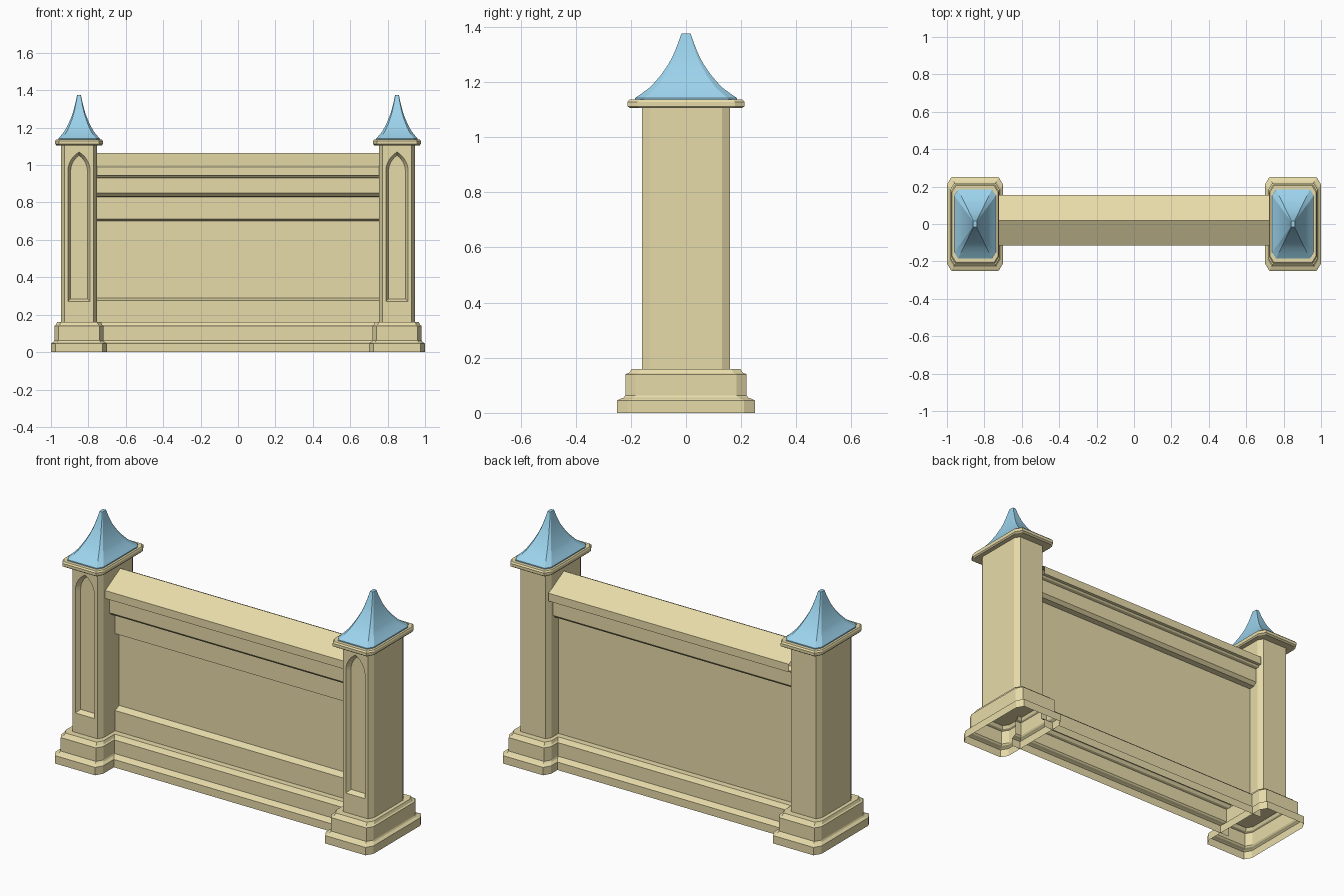
import bpy, bmesh
from math import sin, cos, acos, pi

if "Cube" in bpy.data.objects:
    bpy.data.objects.remove(bpy.data.objects["Cube"])


def material(name, rgb):
    m = bpy.data.materials.new(name)
    m.diffuse_color = (*rgb, 1)
    m.use_nodes = True
    m.node_tree.nodes["Principled BSDF"].inputs["Base Color"].default_value = m.diffuse_color
    return m


STONE = material("sandstone", (0.80, 0.71, 0.40))
ROOF = material("blue_roof", (0.33, 0.65, 0.84))
PX, SX = 0.85, 0.6      # pillar centre, and pillar width relative to depth
MID = 0.02              # wall centre line in y


def loft(name, rings, mat, cap_start=False, cap_end=False, closed=True):
    """Skin a list of equal-length point rings."""
    bm = bmesh.new()
    vs = [[bm.verts.new(p) for p in r] for r in rings]
    n = len(rings[0])
    for a, b in zip(vs, vs[1:]):
        for i in range(n if closed else n - 1):
            j = (i + 1) % n
            bm.faces.new((a[i], a[j], b[j], b[i]))
    if cap_start:
        bm.faces.new(vs[0][::-1])
    if cap_end:
        bm.faces.new(vs[-1])
    bmesh.ops.recalc_face_normals(bm, faces=bm.faces)
    me = bpy.data.meshes.new(name)
    bm.to_mesh(me)
    bm.free()
    me.materials.append(mat)
    ob = bpy.data.objects.new(name, me)
    bpy.context.collection.objects.link(ob)
    return ob


def octagon(cx, h, z, c):
    """Chamfered rectangle, squeezed in x."""
    k = h - c
    pts = [(h, -k), (h, k), (k, h), (-k, h), (-h, k), (-h, -k), (-k, -h), (k, -h)]
    return [(cx + x * SX, y, z) for x, y in pts]


def arch(cx, y, inset, h=0.06, bottom=0.27, spring=0.966, steps=6):
    """Pointed arch outline, inset from the opening edge."""
    r = 2 * h - inset
    top = acos(h / r)
    right = [(-h + r * cos(top * i / steps), spring + r * sin(top * i / steps))
             for i in range(steps + 1)]
    left = [(-x, z) for x, z in right[-2::-1]]
    pts = [(-h + inset, bottom + inset), (h - inset, bottom + inset)] + right + left
    return [(cx + x, y, z) for x, z in pts]


def activate(ob):
    bpy.ops.object.select_all(action='DESELECT')
    ob.select_set(True)
    bpy.context.view_layer.objects.active = ob


# Stepped plinth moulding shared by pillars and wall: (outward offset, z)
PLINTH = [(0.09, 0), (0.09, 0.045), (0.08, 0.05), (0.067, 0.055), (0.06, 0.063),
          (0.06, 0.14), (0.047, 0.145), (0.036, 0.16), (0, 0.16)]
CAP = [(0.158, 1.105), (0.202, 1.105), (0.212, 1.112), (0.212, 1.128),
       (0.205, 1.136), (0.17, 1.136)]
SPIRE = [(0.185, 1.136), (0.185, 1.142), (0.165, 1.155), (0.13, 1.181), (0.11, 1.203),
         (0.092, 1.224), (0.077, 1.245), (0.063, 1.266), (0.05, 1.29),
         (0.039, 1.315), (0.028, 1.343), (0.017, 1.375)]

for side, cx in (("left", -PX), ("right", PX)):
    # Hollow plinth
    loft(side + "_pillar_plinth",
         [octagon(cx, 0.16 + o, z, 0.03 + 0.1 * o) for o, z in PLINTH], STONE)

    # Shaft with a pointed niche in the front
    shaft = loft(side + "_pillar_shaft",
                 [octagon(cx, 0.16, z, 0.03) for z in (0.16, 1.106)], STONE, True, True)
    cutter = loft(side + "_niche_cutter",
                  [arch(cx, -0.17, -0.006), arch(cx, -0.135, 0.015)], STONE, True, True)
    cutter.hide_render = True
    mod = shaft.modifiers.new("niche", 'BOOLEAN')
    mod.operation = 'DIFFERENCE'
    mod.solver = 'EXACT'
    mod.object = cutter
    activate(shaft)
    bpy.ops.object.modifier_apply(modifier=mod.name)
    bpy.data.objects.remove(cutter)

    # Cap slab
    loft(side + "_pillar_cap", [octagon(cx, h, z, 0.035) for h, z in CAP], STONE,
         cap_end=True)

    # Concave spire roof
    spire = loft(side + "_spire_roof",
                 [octagon(cx, h, z, 0.18 * h) for h, z in SPIRE], ROOF, cap_end=True)
    activate(spire)
    bpy.ops.object.shade_smooth_by_angle(angle=pi / 9)

# Wall section: (distance from centre line, z), from ground to ridge
HALF = 0.047
low = [(HALF + o * 0.97, z) for o, z in PLINTH]
panel = [(HALF, 0.275), (0.01, 0.29), (0.01, 0.70), (HALF, 0.712)]
high = [(HALF, 0.83), (0.08, 0.833), (0.098, 0.85), (0.098, 0.93), (0.113, 0.935),
        (0.12, 0.943), (0.135, 0.945), (0.135, 0.99)]
front = [(MID - d, z) for d, z in low + panel + high]
back = [(MID + d, z) for d, z in low + high]
section = front + [(MID, 1.065)] + back[::-1]

# Wall with sunken front panel, mouldings and gabled coping
loft("wall", [[(x, y, z) for y, z in section] for x in (-0.756, 0.756)], STONE,
     closed=False)
